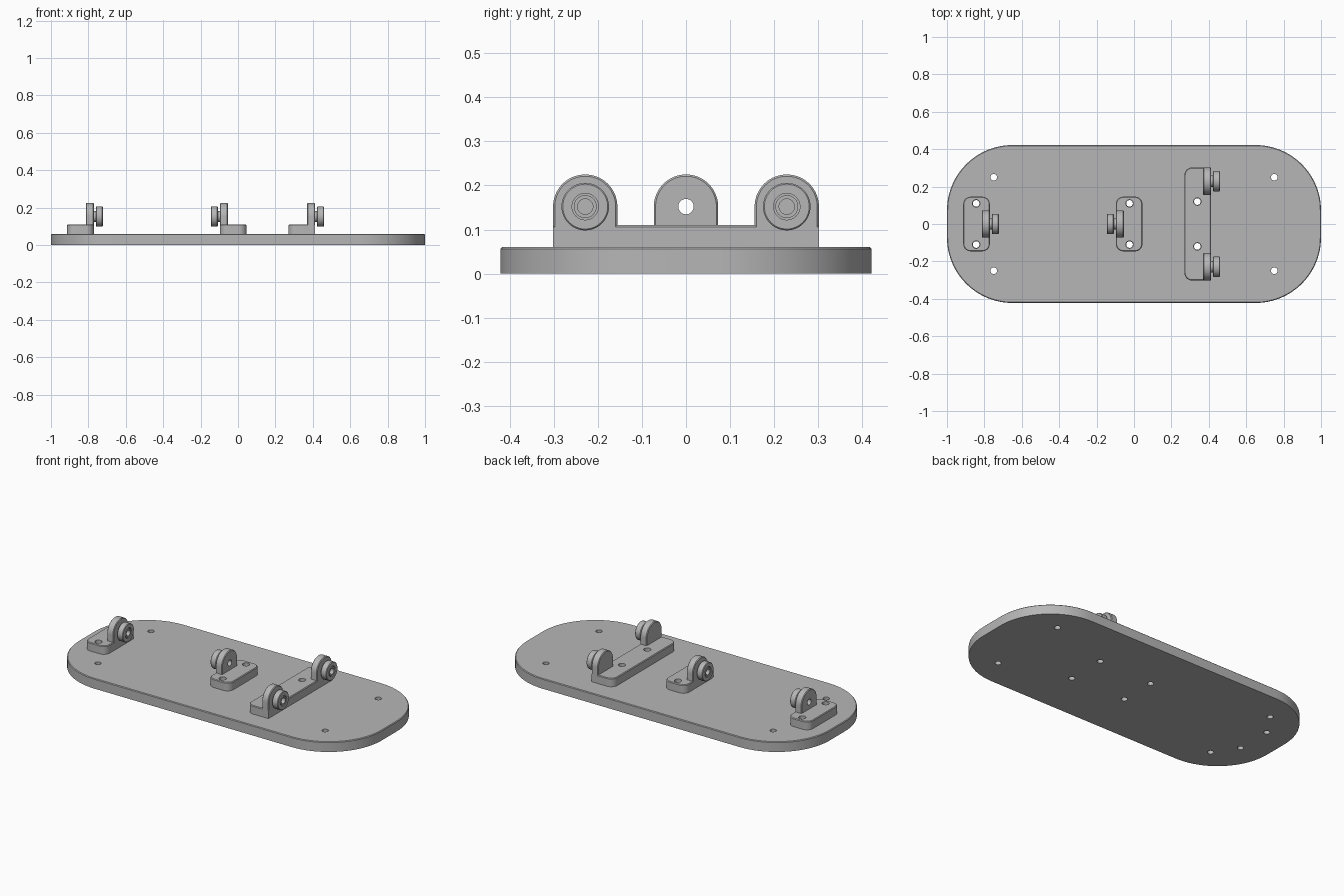
import bpy, bmesh
from math import pi, cos, sin, radians
from mathutils import Matrix, Vector

cube = bpy.data.objects.get("Cube")
if cube:
    bpy.data.objects.remove(cube, do_unlink=True)

GREY = (0.47, 0.47, 0.47, 1.0)
mat = bpy.data.materials.new("plain grey")
mat.use_nodes = True
mat.diffuse_color = GREY
mat.node_tree.nodes["Principled BSDF"].inputs["Base Color"].default_value = GREY

TOP, PAD, AXLE = 0.06, 0.11, 0.152      # plate top, bracket pad top, roller axis
LUG_R, LUG_T, BORE = 0.073, 0.043, 0.0175
CHAMFER = 0.004
# Points along local z map to world x
TO_X = Matrix(((0, 0, 1), (1, 0, 0), (0, 1, 0))).to_4x4()


def make(name, bm, matrix=None):
    if matrix:
        bm.transform(matrix)
    bmesh.ops.recalc_face_normals(bm, faces=bm.faces)
    mesh = bpy.data.meshes.new(name)
    bm.to_mesh(mesh)
    bm.free()
    mesh.materials.append(mat)
    ob = bpy.data.objects.new(name, mesh)
    bpy.context.collection.objects.link(ob)
    return ob


def rounded_rect(x0, x1, y0, y1, radii, steps=16):
    """Outline with its own radius per corner, counter-clockwise from x1, y1."""
    corners = [(x1, y1, -1, -1), (x0, y1, 1, -1), (x0, y0, 1, 1), (x1, y0, -1, 1)]
    pts = []
    for i, ((x, y, sx, sy), r) in enumerate(zip(corners, radii)):
        if r == 0:
            pts.append((x, y))
            continue
        for k in range(steps + 1):
            a = (i + k / steps) * pi / 2
            pts.append((x + sx * r + r * cos(a), y + sy * r + r * sin(a)))
    return pts


def prism(name, pts, z0, z1, matrix=None, both=False):
    """Extruded outline with a fine chamfer round its top (and bottom) edge."""
    bm = bmesh.new()
    base = bm.faces.new([bm.verts.new((x, y, z0)) for x, y in pts])
    ext = bmesh.ops.extrude_face_region(bm, geom=[base], use_keep_orig=True)["geom"]
    bmesh.ops.translate(bm, vec=(0, 0, z1 - z0),
                        verts=[g for g in ext if isinstance(g, bmesh.types.BMVert)])
    levels = (z0, z1) if both else (z1,)
    edges = [e for e in bm.edges
             if any(all(abs(v.co.z - z) < 1e-5 for v in e.verts) for z in levels)]
    bmesh.ops.recalc_face_normals(bm, faces=bm.faces)
    bmesh.ops.bevel(bm, geom=edges, offset=CHAMFER, segments=1, affect='EDGES')
    return make(name, bm, matrix)


def pin(radius, centre, length, along_x=False):
    bm = bmesh.new()
    bmesh.ops.create_cone(bm, cap_ends=True, segments=32, radius1=radius,
                          radius2=radius, depth=length)
    turn = TO_X if along_x else Matrix()
    return make("cutter", bm, Matrix.Translation(centre) @ turn)


def combine(ob, others, operation):
    """Apply booleans, then drop the helper solids."""
    for other in others:
        mod = ob.modifiers.new("cut", 'BOOLEAN')
        mod.operation, mod.object, mod.solver = operation, other, 'EXACT'
    bpy.context.view_layer.update()
    graph = bpy.context.evaluated_depsgraph_get()
    mesh = bpy.data.meshes.new_from_object(ob.evaluated_get(graph))
    ob.modifiers.clear()
    ob.data = mesh
    for other in others:
        bpy.data.objects.remove(other, do_unlink=True)


def roller(name, x, y, side):
    """Lathe a flanged roller: spacer neck, wheel, grooved face and open bore."""
    profile = [(BORE, 0), (0.03, 0), (0.03, 0.011), (0.051, 0.011), (0.054, 0.014),
               (0.054, 0.045), (0.051, 0.048), (0.03, 0.048), (0.03, 0.043),
               (0.026, 0.043), (0.026, 0.048), (BORE, 0.048)]
    bm = bmesh.new()
    vs = [bm.verts.new((r, 0, z)) for r, z in profile]
    es = [bm.edges.new((vs[i - 1], vs[i])) for i in range(len(vs))]
    bmesh.ops.spin(bm, geom=vs + es, cent=(0, 0, 0), axis=(0, 0, 1),
                   angle=2 * pi, steps=48)
    bmesh.ops.remove_doubles(bm, verts=bm.verts, dist=1e-5)
    return make(name, bm, Matrix.Translation((x, y, AXLE))
                @ Matrix.Diagonal((side, 1, 1, 1)) @ TO_X)


def bracket(name, face_x, side, half_y, lug_ys, hole_y, radii, depth=0.142):
    """Pad with upright lugs flush to face_x; rollers stick out towards side."""
    back = face_x - side * depth
    x0, x1 = sorted((face_x, back))
    body = prism(name, rounded_rect(x0, x1, -half_y, half_y, radii), TOP, PAD)
    l0, l1 = sorted((face_x, face_x - side * LUG_T))
    lugs = []
    for y in lug_ys:
        arch = rounded_rect(y - LUG_R, y + LUG_R, TOP, AXLE + LUG_R,
                            (LUG_R - 1e-4, LUG_R - 1e-4, 0, 0), 20)
        lugs.append(prism("lug", arch, l0, l1, TO_X, both=True))
        roller(name + "_roller", face_x, y, side)
    combine(body, lugs, 'UNION')
    hx = face_x - side * 0.073
    cutters = [pin(BORE, (face_x, y, AXLE), 0.2, True) for y in lug_ys]
    cutters += [pin(0.02, (hx, s * hole_y, PAD), 0.2) for s in (1, -1)]
    combine(body, cutters, 'DIFFERENCE')
    return [(hx, s * hole_y) for s in (1, -1)]


# Brackets with rollers
R = 0.04
holes = bracket("right_bracket", -0.771, 1, 0.146, (0,), 0.11, (R,) * 4)
holes += bracket("middle_bracket", -0.097, -1, 0.146, (0,), 0.11, (R,) * 4)
holes += bracket("left_bracket", 0.412, 1, 0.302, (-0.229, 0.229), 0.12, (0, R, R, 0))

# Base plate with mounting holes
plate = prism("base_plate", rounded_rect(-1, 1, -0.422, 0.422, (0.35,) * 4, 24), 0, TOP)
holes += [(sx * 0.75, sy * 0.25) for sx in (1, -1) for sy in (1, -1)]
combine(plate, [pin(0.0175, (x, y, 0.03), 0.2) for x, y in holes], 'DIFFERENCE')

# Smooth the round walls, keep hard edges
for ob in list(bpy.context.collection.objects):
    if ob.type == 'MESH' and mat.name in ob.data.materials:
        bpy.ops.object.select_all(action='DESELECT')
        ob.select_set(True)
        bpy.context.view_layer.objects.active = ob
        bpy.ops.object.shade_smooth_by_angle(angle=radians(30))
